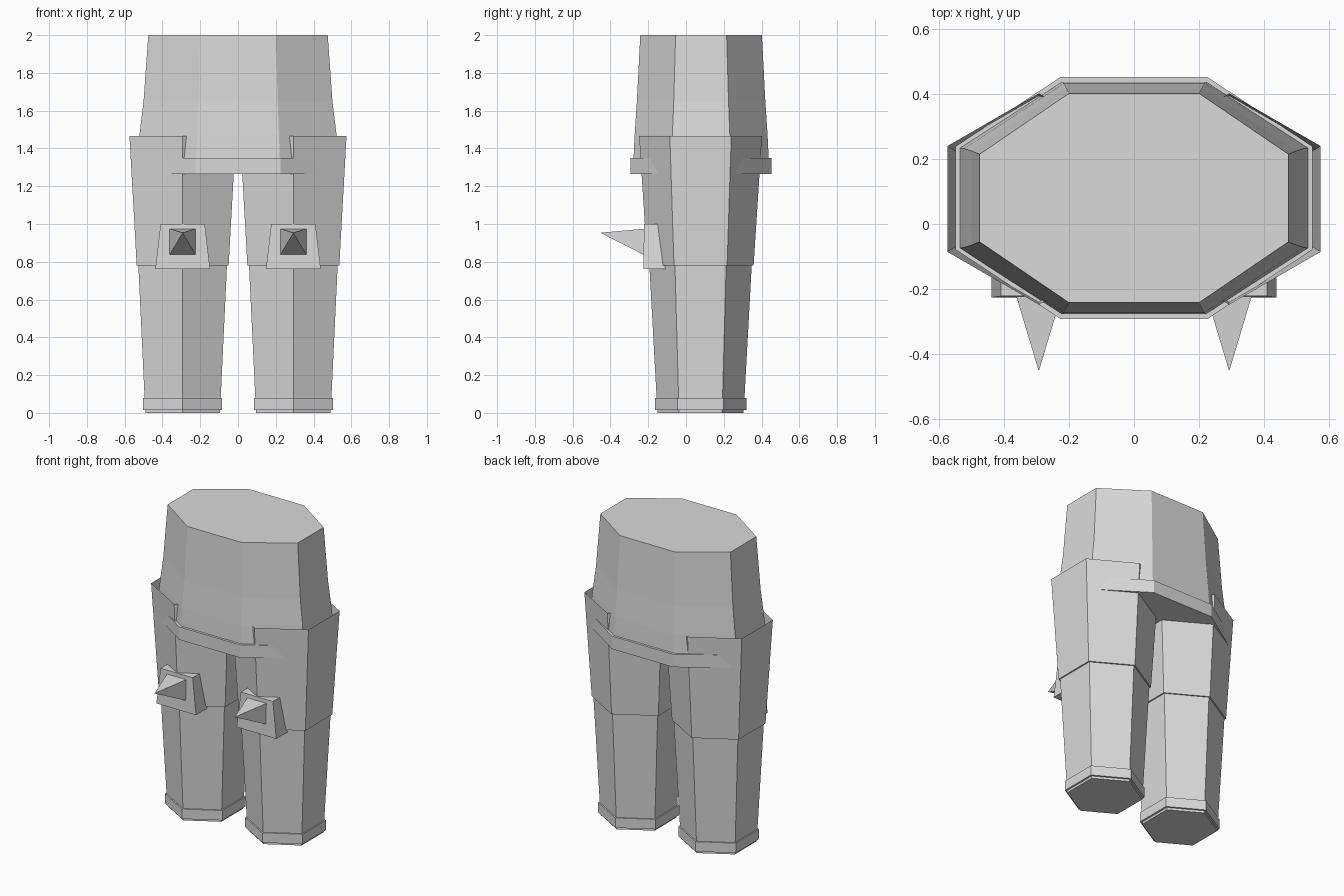
import bpy, bmesh, math

if "Cube" in bpy.data.objects:
    bpy.data.objects.remove(bpy.data.objects["Cube"])

grey = bpy.data.materials.new("light grey")
grey.diffuse_color = (0.7, 0.7, 0.7, 1)
grey.use_nodes = True
grey.node_tree.nodes["Principled BSDF"].inputs["Base Color"].default_value = grey.diffuse_color


def loft(name, rings, cap_top=True, cap_bottom=True):
    """Skin a stack of counter-clockwise rings, listed from bottom to top."""
    bm = bmesh.new()
    loops = [[bm.verts.new(p) for p in ring] for ring in rings]
    for low, high in zip(loops, loops[1:]):
        n = len(low)
        for i in range(n):
            j = (i + 1) % n
            bm.faces.new((low[i], low[j], high[j], high[i]))
    if cap_bottom:
        bm.faces.new(loops[0][::-1])
    if cap_top:
        bm.faces.new(loops[-1])
    mesh = bpy.data.meshes.new(name)
    bm.to_mesh(mesh)
    bm.free()
    mesh.materials.append(grey)
    obj = bpy.data.objects.new(name, mesh)
    bpy.context.collection.objects.link(obj)
    return obj


def octagon(z, outer, inner, deep, shallow, cy=0.08):
    pts = [(outer, -shallow), (outer, shallow), (inner, deep), (-inner, deep),
           (-outer, shallow), (-outer, -shallow), (-inner, -deep), (inner, -deep)]
    return [(x, y + cy, z) for x, y in pts]


def hexagon(cx, z, r, cy=0.077):
    return [(cx + r * math.cos(a), cy + r * math.sin(a), z)
            for a in (math.radians(30 + 60 * i) for i in range(6))]


def rect(cx, half, y0, y1, z):
    return [(cx - half, y0, z), (cx + half, y0, z), (cx + half, y1, z), (cx - half, y1, z)]


# Hips: tapered octagon with a thicker hem
loft("hips", [octagon(1.30, .54, .222, .36, .155), octagon(1.47, .522, .217, .352, .152),
              octagon(1.65, .50, .21, .34, .145), octagon(2.0, .475, .2, .322, .135)])
loft("hem", [octagon(1.265, .55, .225, .373, .158), octagon(1.35, .55, .225, .373, .158)])

for side, cx in (("left", -0.293), ("right", 0.293)):
    # Thigh is an open sleeve that overhangs the shin
    loft(side + "_thigh", [hexagon(cx, .78, .281), hexagon(cx, 1.465, .325)], cap_top=False)
    loft(side + "_shin", [hexagon(cx, .05, .231), hexagon(cx, .80, .272)])
    # Ankle cuff and sole
    loft(side + "_cuff", [hexagon(cx, .015, .242), hexagon(cx, .08, .242)])
    loft(side + "_sole", [hexagon(cx, 0, .228), hexagon(cx, .03, .228)])
    # Knee pad, narrower at the top, with a spike
    loft(side + "_knee_pad", [rect(cx, .145, -.226, -.05, .762), rect(cx, .117, -.222, -.05, 1.0)])
    half = 0.07
    base = [(cx - half, -.22, .835), (cx - half, -.22, .975),
            (cx + half, -.22, .975), (cx + half, -.22, .835)]
    tip = [(cx + dx, -.45, .953 + dz) for dx, dz in
           ((-.001, -.001), (-.001, .001), (.001, .001), (.001, -.001))]
    loft(side + "_knee_spike", [[p for p in reversed(base)], tip[::-1]])
